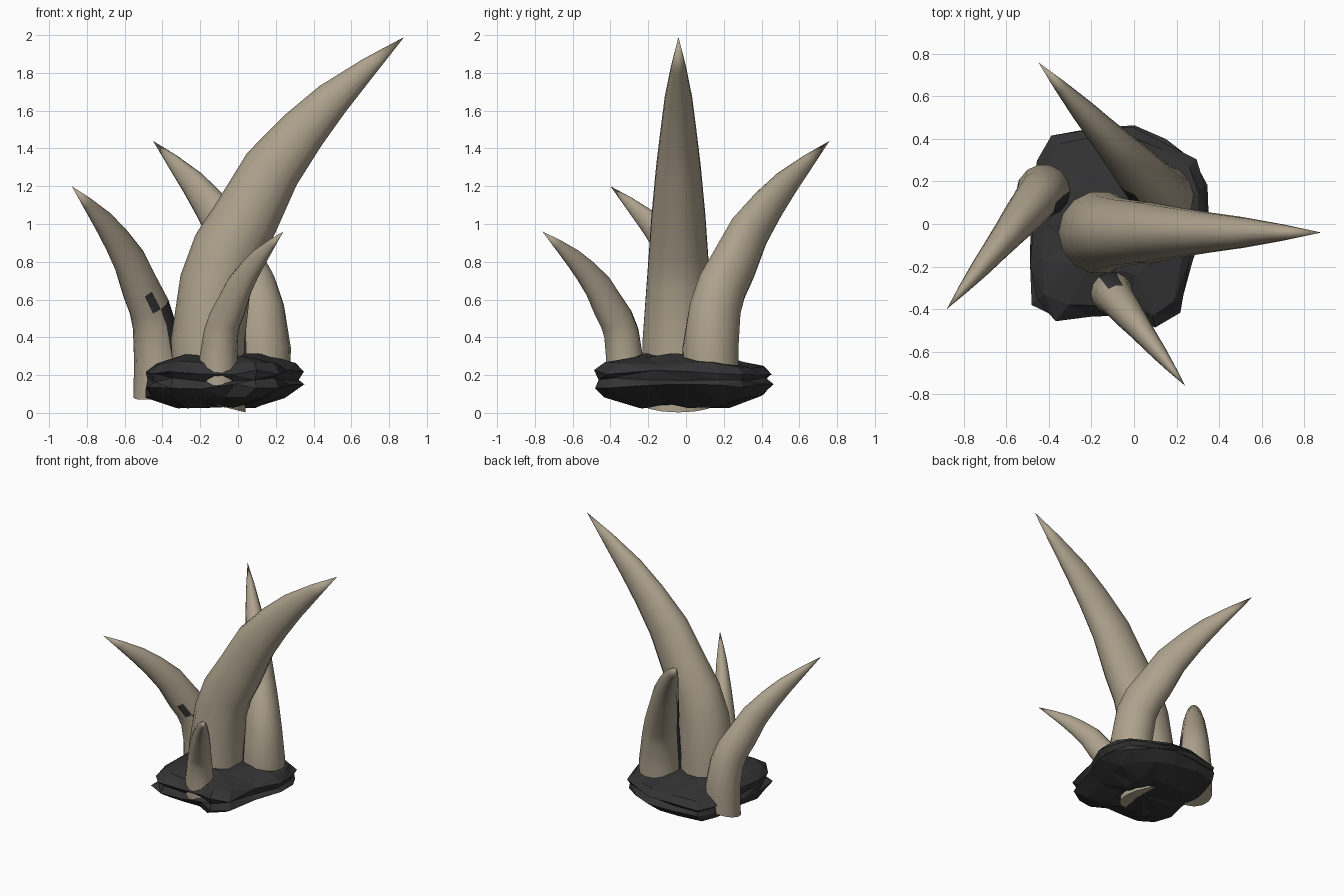
import bpy, bmesh, math, random
from mathutils import Vector

if "Cube" in bpy.data.objects:
    bpy.data.objects.remove(bpy.data.objects["Cube"])

random.seed(4)


def material(name, rgb):
    m = bpy.data.materials.new(name)
    m.diffuse_color = (*rgb, 1)
    m.use_nodes = True
    m.node_tree.nodes["Principled BSDF"].inputs["Base Color"].default_value = m.diffuse_color
    return m


BONE = material("bone", (0.42, 0.36, 0.265))
STONE = material("dark stone", (0.033, 0.033, 0.033))


def finish(bm, name, mats, smooth):
    bmesh.ops.recalc_face_normals(bm, faces=bm.faces)
    me = bpy.data.meshes.new(name)
    bm.to_mesh(me)
    bm.free()
    for m in mats:
        me.materials.append(m)
    for p in me.polygons:
        p.use_smooth = smooth
    ob = bpy.data.objects.new(name, me)
    bpy.context.collection.objects.link(ob)
    if smooth:
        bpy.context.view_layer.objects.active = ob
        ob.select_set(True)
        bpy.ops.object.shade_smooth_by_angle(angle=math.radians(50))
        ob.select_set(False)
    return ob


def bridge(bm, a, b):
    n = len(a)
    return [bm.faces.new((a[i], a[(i + 1) % n], b[(i + 1) % n], b[i])) for i in range(n)]


# Shared horn shape: lateral fraction, height fraction, radius in bend plane, radius across it
SHAPE = [(0, 0, 1, 1), (-.01, .17, 1, 1), (.03, .33, .97, .88), (.09, .42, .95, .81),
         (.185, .505, .9, .75), (.32, .64, .8, .62), (.48, .745, .65, .49),
         (.63, .83, .5, .38), (.82, .92, .26, .2)]
SIDES = 14
MAIN = Vector((-0.13, -0.04, 0))


def horn(name, base, tip, radius, stain_top=0):
    base, tip = Vector(base), Vector(tip)
    span = tip - base
    lat = Vector((span.x, span.y, 0))
    side = lat.normalized().cross(Vector((0, 0, 1)))
    pts = [base + lat * u + Vector((0, 0, span.z * h)) for u, h, _, _ in SHAPE] + [tip]
    bm = bmesh.new()
    rings = []
    for i, (u, h, ra, rb) in enumerate(SHAPE):
        if i:
            tan = (pts[i + 1] - pts[i - 1]).normalized()
        else:
            tan = (Vector((0, 0, 1)) + lat.normalized() * .25).normalized()
        nor = side.cross(tan)
        rings.append([bm.verts.new(pts[i] + radius * (nor * ra * math.cos(a) + side * rb * math.sin(a)))
                      for a in (2 * math.pi * k / SIDES for k in range(SIDES))])
    bm.faces.new(rings[0])
    for a, b in zip(rings, rings[1:]):
        bridge(bm, a, b)
    point = bm.verts.new(tip)
    last = rings[-1]
    for i in range(SIDES):
        bm.faces.new((last[i], last[(i + 1) % SIDES], point))
    # dark stain low down on the side facing the main horn
    bmesh.ops.recalc_face_normals(bm, faces=bm.faces)
    inward = (MAIN - base)
    inward.z = 0
    for f in bm.faces:
        flat = Vector((f.normal.x, f.normal.y, 0))
        if f.calc_center_median().z < stain_top and flat.length > .1:
            if flat.normalized().dot(inward.normalized()) > .88:
                f.material_index = 1
    finish(bm, name, [BONE, STONE], True)


horn("main_horn", (-0.15, -0.04, 0.05), (0.88, -0.04, 1.99), 0.195)
horn("back_horn", (0.125, 0.135, 0.11), (-0.45, 0.76, 1.44), 0.15, 0.85)
horn("left_horn", (-0.43, 0.15, 0.10), (-0.88, -0.40, 1.20), 0.125, 0.6)
horn("front_horn", (-0.10, -0.33, 0.16), (0.24, -0.76, 0.96), 0.10, 0.5)

# Rough stone slab: outline stacked in uneven rings
OUTLINE = [(-.40, .43), (-.2, .47), (0, .46), (.15, .4), (.3, .31), (.34, .18), (.36, .03),
           (.28, -.17), (.22, -.42), (.1, -.49), (-.02, -.44), (-.2, -.44), (-.37, -.46),
           (-.48, -.38), (-.5, -.2), (-.48, 0), (-.5, .1), (-.46, .3)]
CENTRE = Vector((-.08, 0))
# height, scale, shift in x
LAYERS = [(.035, .5, -.04), (.09, .86, -.04), (.14, .99, 0), (.175, .93, 0),
          (.215, .97, .0), (.265, .86, .01), (.305, .5, 0)]
bm = bmesh.new()
rings = []
for z, s, dx in LAYERS:
    ring = []
    for x, y in OUTLINE:
        p = CENTRE + (Vector((x, y)) - CENTRE) * (s + random.uniform(-.035, .025))
        dz = random.uniform(-.013, .013) - .05 * max(0, y) * (z > .2)
        ring.append(bm.verts.new((p.x + dx, p.y, z + dz)))
    rings.append(ring)
for a, b in zip(rings, rings[1:]):
    bridge(bm, a, b)
for ring, z in ((rings[0], .03), (rings[-1], .31)):
    mid = bm.verts.new((CENTRE.x, CENTRE.y, z))
    for i in range(len(ring)):
        bm.faces.new((ring[i], ring[(i + 1) % len(ring)], mid))
bmesh.ops.triangulate(bm, faces=bm.faces)
finish(bm, "stone_base", [STONE], False)
